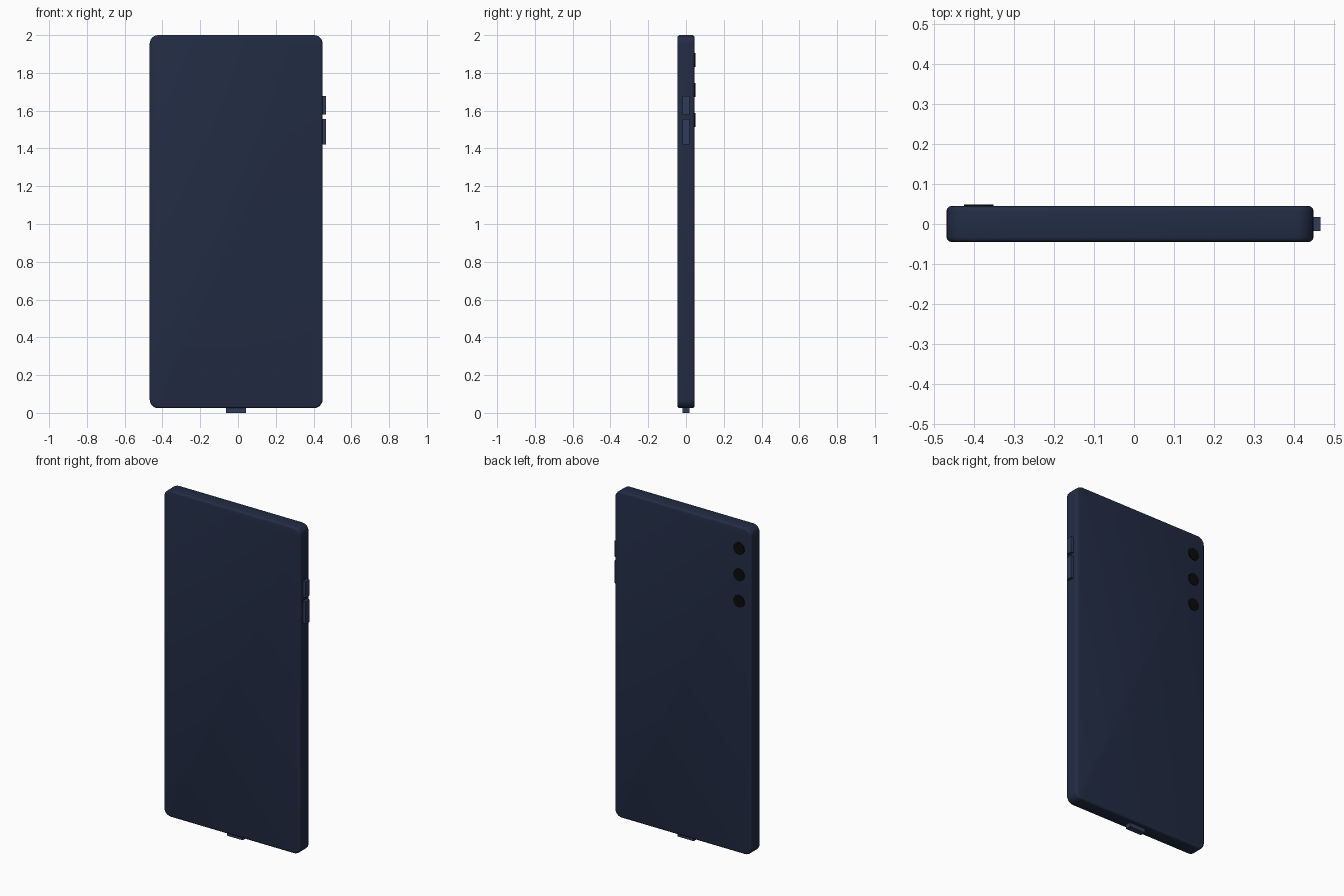
import bpy, bmesh, math

if "Cube" in bpy.data.objects:
    bpy.data.objects.remove(bpy.data.objects["Cube"])

CX = -0.01  # body centre line (the side buttons shift it off zero)


def material(name, rgb):
    m = bpy.data.materials.new(name)
    m.diffuse_color = (*rgb, 1)
    m.use_nodes = True
    m.node_tree.nodes["Principled BSDF"].inputs["Base Color"].default_value = m.diffuse_color
    return m


navy = material("navy_shell", (0.016, 0.025, 0.058))
blue = material("blue_trim", (0.03, 0.046, 0.1))
black = material("black_glass", (0.003, 0.003, 0.003))


def box(name, lo, hi, mat):
    bpy.ops.mesh.primitive_cube_add(size=1, location=[(a + b) / 2 for a, b in zip(lo, hi)])
    ob = bpy.context.object
    ob.name = name
    ob.scale = [b - a for a, b in zip(lo, hi)]
    bpy.ops.object.transform_apply(location=False, rotation=False, scale=True)
    ob.data.materials.append(mat)
    return ob


# Body: slab with rounded outline corners, then softly rounded front and back rims
body = box("phone_body", (CX - 0.4575, -0.045, 0.025), (CX + 0.4575, 0.045, 2.0), navy)
bm = bmesh.new()
bm.from_mesh(body.data)
corners = [e for e in bm.edges if abs(e.verts[0].co.y - e.verts[1].co.y) > 0.05]
bmesh.ops.bevel(bm, geom=corners, offset=0.045, offset_type='OFFSET',
                segments=6, profile=0.5, affect='EDGES')
bm.to_mesh(body.data)
bm.free()
rim = body.modifiers.new("rim", 'BEVEL')
rim.width = 0.012
rim.segments = 3
rim.limit_method = 'ANGLE'
rim.angle_limit = math.radians(60)
bpy.ops.object.modifier_apply(modifier=rim.name)
bpy.ops.object.shade_smooth_by_angle(angle=math.radians(40))

# Side buttons
for name, z0, z1 in (("power_button", 1.58, 1.677), ("volume_button", 1.42, 1.557)):
    box(name, (0.43, -0.0175, z0), (0.4655, 0.0175, z1), blue)

# Charging connector under the bottom edge
box("charging_port", (CX - 0.053, -0.0175, 0.0), (CX + 0.053, 0.0175, 0.04), blue)

# Three camera lenses on the back
for i in range(3):
    bpy.ops.mesh.primitive_cylinder_add(
        vertices=32, radius=0.037, depth=0.014,
        location=(-0.387, 0.042, 1.868 - 0.159 * i), rotation=(math.pi / 2, 0, 0))
    lens = bpy.context.object
    lens.name = f"camera_lens_{i + 1}"
    lens.data.materials.append(black)
    bpy.ops.object.shade_smooth_by_angle(angle=math.radians(40))
